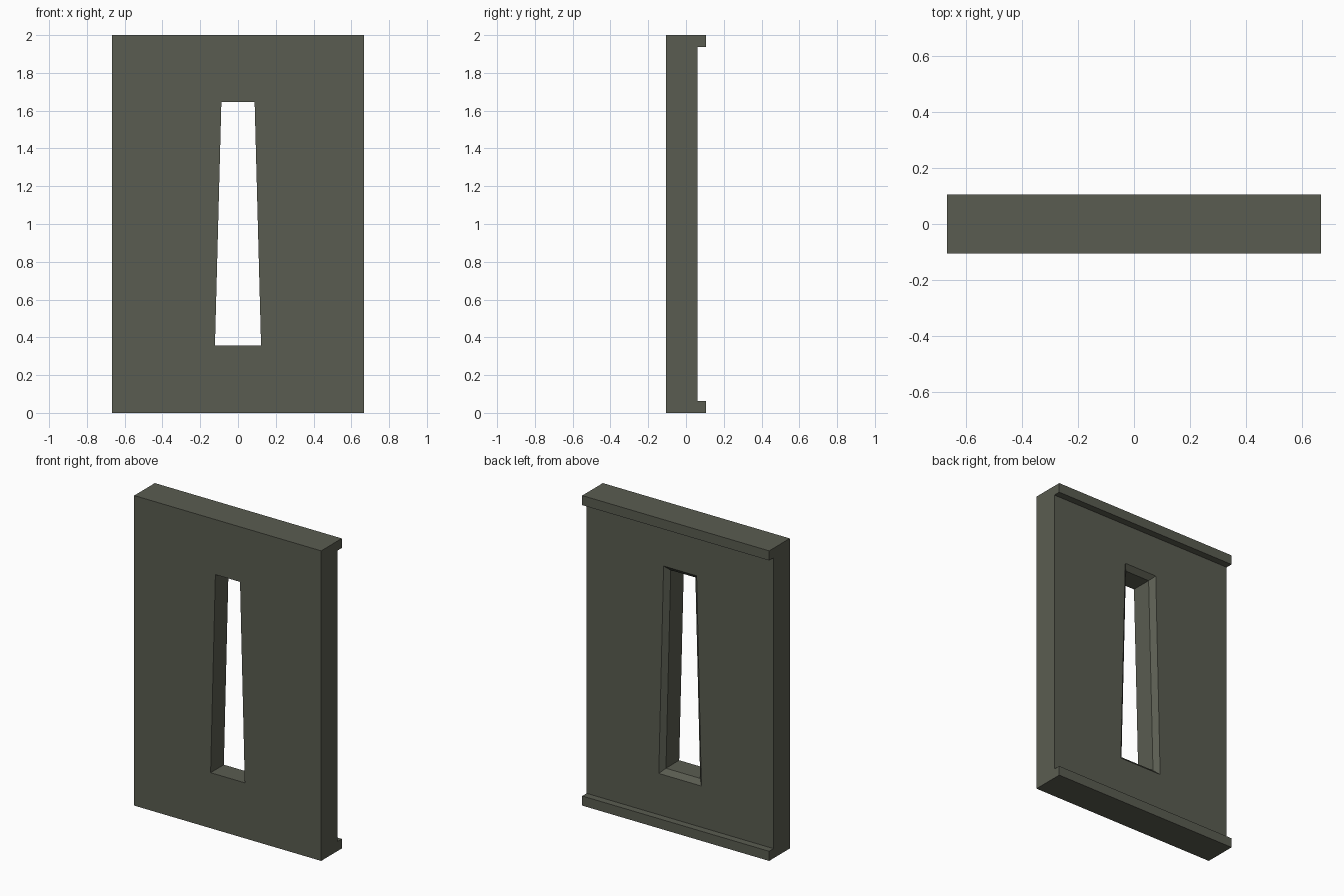
import bpy, bmesh

if "Cube" in bpy.data.objects:
    bpy.data.objects.remove(bpy.data.objects["Cube"])

HALF_W = 0.667                      # half width of the panel
FRONT, BACK, LIP = -0.105, 0.06, 0.105
LIP_H = 0.062                       # height of the rear lips

mat = bpy.data.materials.new("olive grey stone")
mat.diffuse_color = (0.102, 0.108, 0.082, 1)
mat.use_nodes = True
mat.node_tree.nodes["Principled BSDF"].inputs["Base Color"].default_value = mat.diffuse_color


def loft(name, rings):
    """Closed solid through a list of matching point rings."""
    bm = bmesh.new()
    loops = [[bm.verts.new(p) for p in ring] for ring in rings]
    n = len(loops[0])
    for a, b in zip(loops, loops[1:]):
        for i in range(n):
            j = (i + 1) % n
            bm.faces.new((a[i], a[j], b[j], b[i]))
    bm.faces.new(loops[0])
    bm.faces.new(loops[-1])
    bmesh.ops.recalc_face_normals(bm, faces=bm.faces)
    me = bpy.data.meshes.new(name)
    bm.to_mesh(me)
    bm.free()
    me.materials.append(mat)
    ob = bpy.data.objects.new(name, me)
    bpy.context.collection.objects.link(ob)
    return ob


# Wall panel: C-shaped side profile with a lip at top and bottom of the back
profile = [(FRONT, 0), (LIP, 0), (LIP, LIP_H), (BACK, LIP_H),
           (BACK, 2 - LIP_H), (LIP, 2 - LIP_H), (LIP, 2), (FRONT, 2)]
panel = loft("wall_panel", [[(x, y, z) for y, z in profile]
                            for x in (-HALF_W, HALF_W)])


# Tapered window slot, chamfered outwards at the back
def slot(y, grow):
    b, t = 0.122 + grow, 0.088 + grow
    lo, hi = 0.358 - grow, 1.645 + grow
    return [(-b, y, lo), (b, y, lo), (t, y, hi), (-t, y, hi)]


CH = 0.03
cutter = loft("slot_cutter", [slot(FRONT - 0.05, 0), slot(BACK - CH, 0),
                              slot(BACK + 0.02, CH + 0.02)])
cutter.hide_render = True
cutter.hide_viewport = True

cut = panel.modifiers.new("window slot", 'BOOLEAN')
cut.operation = 'DIFFERENCE'
cut.solver = 'EXACT'
cut.object = cutter
